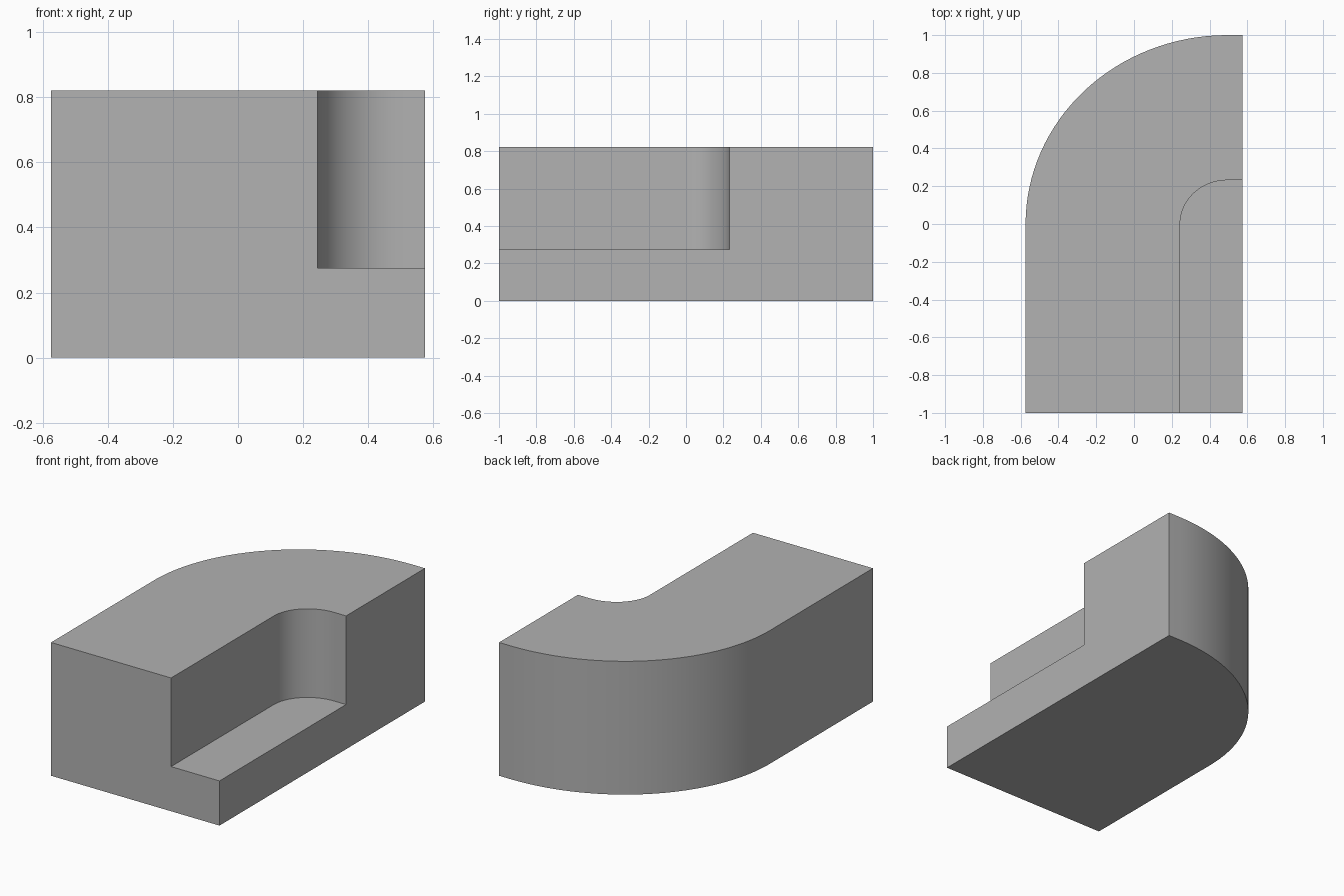
import bpy, bmesh, math

cube = bpy.data.objects.get("Cube")
if cube:
    bpy.data.objects.remove(cube, do_unlink=True)

RIGHT, FRONT = 0.574, -1.0
STEP, TOP = 0.275, 0.821
ARC_X = 0.495            # shared centre of both bends, at y = 0
SEGMENTS = 32

grey = bpy.data.materials.new("plain grey")
grey.use_nodes = True
grey.diffuse_color = (0.445, 0.445, 0.445, 1)
grey.node_tree.nodes["Principled BSDF"].inputs["Base Color"].default_value = grey.diffuse_color


def bend(left, back):
    """Straight side, quarter bend and short straight end, seen from above."""
    points = [(left, FRONT)]
    for i in range(SEGMENTS + 1):
        a = math.pi / 2 * i / SEGMENTS
        points.append((ARC_X - (ARC_X - left) * math.cos(a), back * math.sin(a)))
    return points + [(RIGHT, back)]


outer = bend(-RIGHT, 1.0)
inner = bend(0.244, 0.232)
corner = (RIGHT, FRONT)

# Curved block with a lower ledge inside the bend
bm = bmesh.new()


def ring(points, z):
    return [bm.verts.new((x, y, z)) for x, y in points]


def walls(low, high):
    for i in range(len(low) - 1):
        bm.faces.new((low[i], low[i + 1], high[i + 1], high[i]))


base, rim = ring(outer, 0), ring(outer, TOP)
ledge, lip = ring(inner, STEP), ring(inner, TOP)
base_corner, ledge_corner = ring([corner], 0)[0], ring([corner], STEP)[0]

walls(base, rim)
walls(ledge, lip)
for i in range(len(rim) - 1):                                   # top band
    bm.faces.new((rim[i], rim[i + 1], lip[i + 1], lip[i]))
bm.faces.new(base + [base_corner])                              # underside
bm.faces.new(ledge + [ledge_corner])                            # ledge floor
for end in (0, -1):                                             # front and right ends
    bm.faces.new((base[end], base_corner, ledge_corner, ledge[end], lip[end], rim[end]))
bmesh.ops.recalc_face_normals(bm, faces=bm.faces)

mesh = bpy.data.meshes.new("curved_block")
bm.to_mesh(mesh)
bm.free()
mesh.materials.append(grey)
block = bpy.data.objects.new("curved_block", mesh)
bpy.context.collection.objects.link(block)

bpy.ops.object.select_all(action="DESELECT")
block.select_set(True)
bpy.context.view_layer.objects.active = block
bpy.ops.object.shade_smooth_by_angle(angle=math.radians(30))
